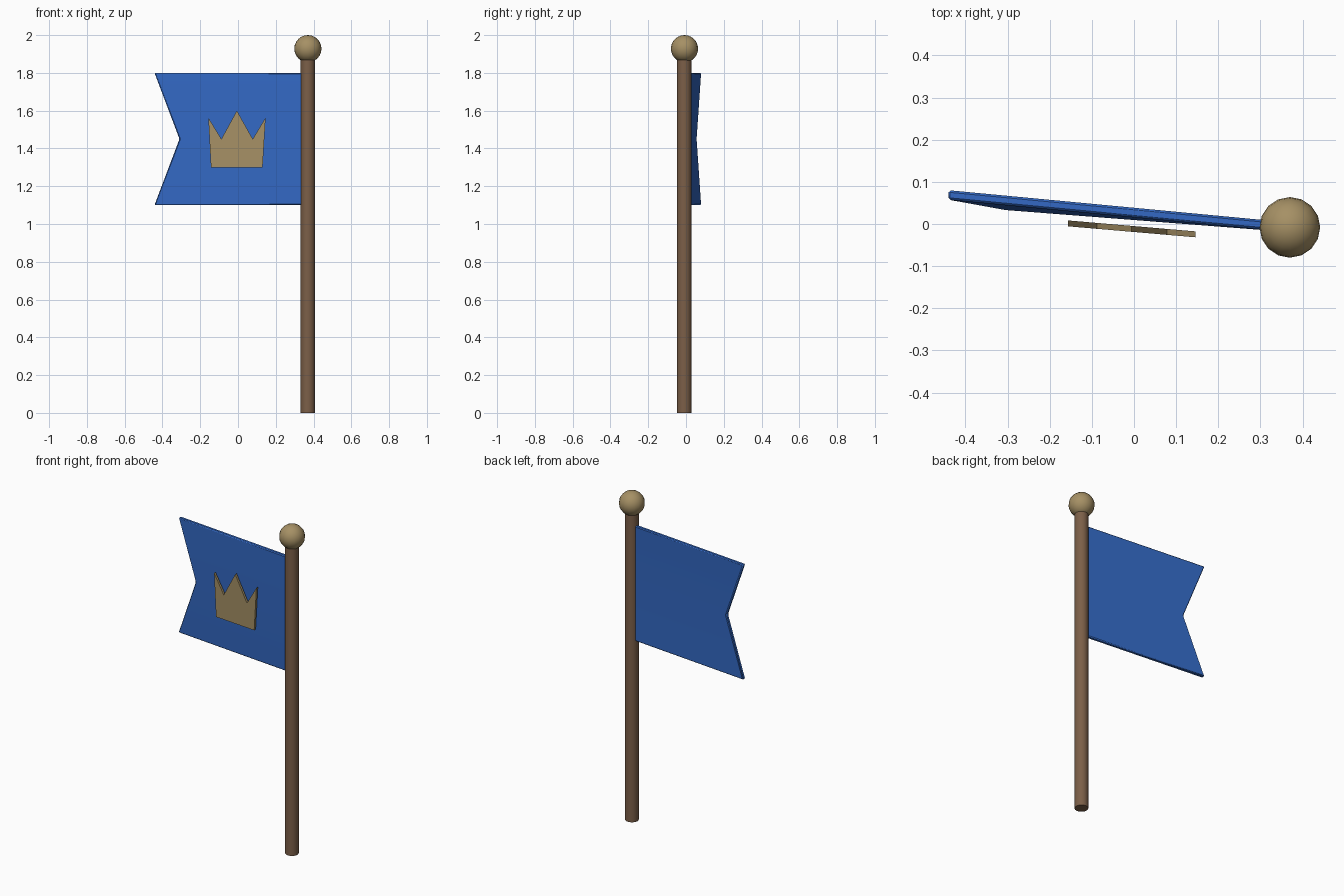
import bpy, bmesh

if "Cube" in bpy.data.objects:
    bpy.data.objects.remove(bpy.data.objects["Cube"])

POLE_X, POLE_Y = 0.37, -0.009


def paint(obj, name, color):
    mat = bpy.data.materials.get(name) or bpy.data.materials.new(name)
    mat.diffuse_color = (*color, 1)
    mat.use_nodes = True
    mat.node_tree.nodes["Principled BSDF"].inputs["Base Color"].default_value = mat.diffuse_color
    obj.data.materials.append(mat)


def smooth(obj):
    bpy.ops.object.select_all(action='DESELECT')
    obj.select_set(True)
    bpy.context.view_layer.objects.active = obj
    bpy.ops.object.shade_smooth_by_angle(angle=0.7)


def slab(name, points, faces, thickness):
    """Thin sheet centred on (x, y, z) points, thickened along y."""
    bm = bmesh.new()
    n = len(points)
    front = [bm.verts.new((x, y - thickness / 2, z)) for x, y, z in points]
    back = [bm.verts.new((x, y + thickness / 2, z)) for x, y, z in points]
    for f in faces:
        bm.faces.new([front[i] for i in f])
        bm.faces.new([back[i] for i in reversed(f)])
    for i in range(n):
        j = (i + 1) % n
        bm.faces.new((front[i], back[i], back[j], front[j]))
    bmesh.ops.recalc_face_normals(bm, faces=bm.faces)
    mesh = bpy.data.meshes.new(name)
    bm.to_mesh(mesh)
    bm.free()
    obj = bpy.data.objects.new(name, mesh)
    bpy.context.collection.objects.link(obj)
    return obj


BLUE, GOLD, BROWN = (0.033, 0.14, 0.55), (0.38, 0.28, 0.13), (0.2, 0.115, 0.065)

# Pole
bpy.ops.mesh.primitive_cylinder_add(vertices=16, radius=0.038, depth=1.88,
                                    location=(POLE_X, POLE_Y, 0.94))
pole = bpy.context.object
pole.name = "pole"
paint(pole, "wood", BROWN)
smooth(pole)

# Ball finial
bpy.ops.mesh.primitive_uv_sphere_add(segments=16, ring_count=12, radius=0.072,
                                     location=(POLE_X, POLE_Y + 0.001, 1.928))
ball = bpy.context.object
ball.name = "finial_ball"
paint(ball, "gold", GOLD)
smooth(ball)

# Swallowtail flag, swept slightly back, with the notch pulled forward
tip_y = 0.069
flag = slab("flag", [(-0.442, tip_y, 1.8), (-0.31, 0.045, 1.45), (-0.442, tip_y, 1.1),
                     (0.36, -0.007, 1.1), (0.36, -0.007, 1.45), (0.36, -0.007, 1.8)],
            [(0, 1, 4, 5), (1, 2, 3, 4)], 0.023)
bevel = flag.modifiers.new("soft_edge", 'BEVEL')
bevel.width = 0.005
bevel.segments = 1
paint(flag, "blue_cloth", BLUE)
smooth(flag)

# Crown emblem, parallel to the flag front
outline = [(-0.157, 1.563), (-0.143, 1.30), (0.13, 1.30), (0.146, 1.563),
           (0.078, 1.45), (-0.006, 1.60), (-0.088, 1.45)]
crown = slab("crown_emblem", [(x, -0.012 - 0.086 * x, z) for x, z in outline],
             [(0, 1, 6), (1, 2, 4, 6), (2, 3, 4), (4, 5, 6)], 0.014)
paint(crown, "gold", GOLD)
smooth(crown)
